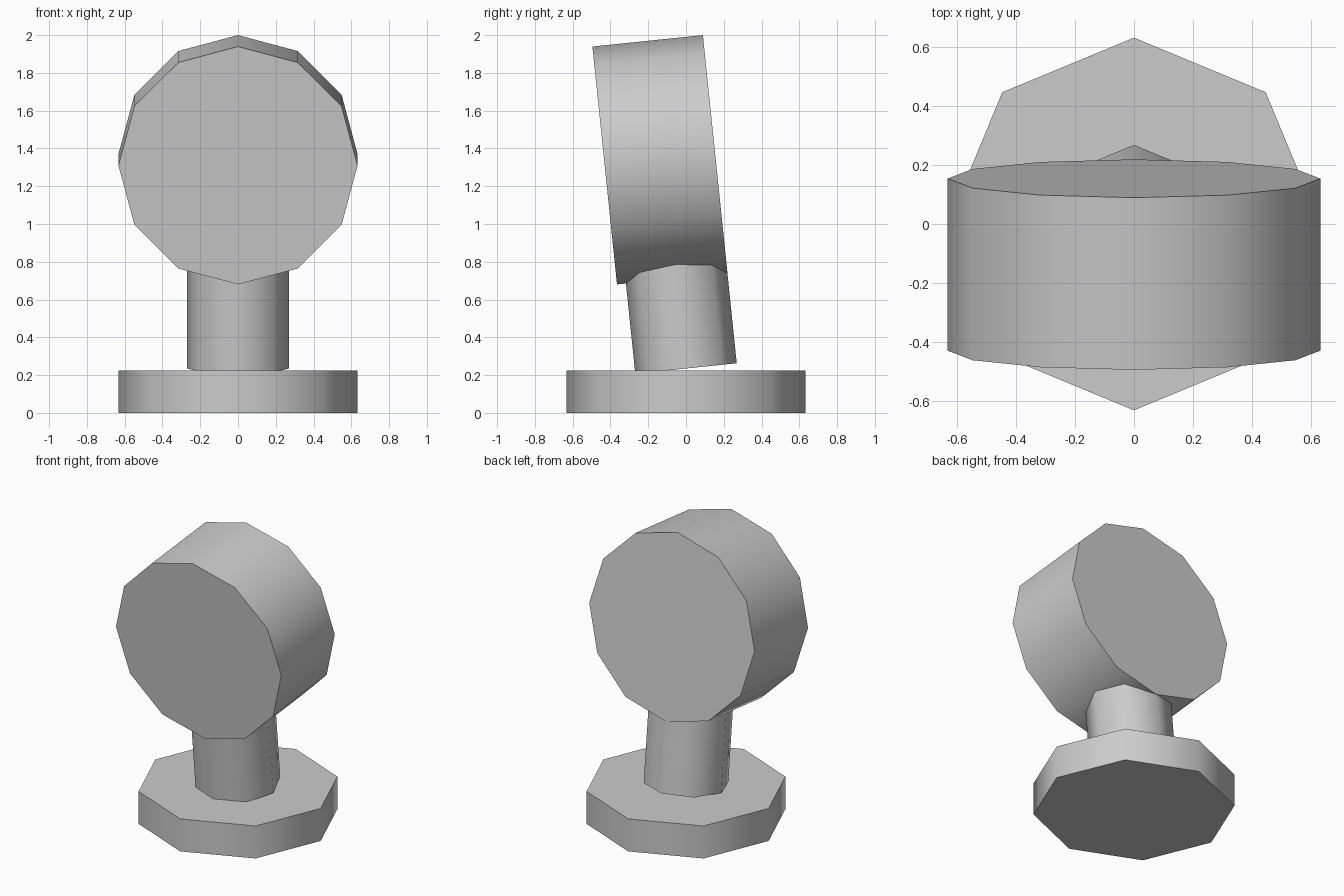
import bpy
from math import radians
from mathutils import Matrix, Vector

cube = bpy.data.objects.get("Cube")
if cube:
    bpy.data.objects.remove(cube, do_unlink=True)

grey = bpy.data.materials.new("plain grey")
grey.use_nodes = True
colour = (0.6, 0.6, 0.6, 1)
grey.diffuse_color = colour
grey.node_tree.nodes["Principled BSDF"].inputs["Base Color"].default_value = colour

TILT = Matrix.Rotation(radians(5.9), 4, "X")


def prism(name, sides, radius, depth, matrix):
    """Capped prism with corners on its axes, smooth sides and sharp rims."""
    bpy.ops.mesh.primitive_cylinder_add(vertices=sides, radius=radius, depth=depth)
    ob = bpy.context.object
    ob.name = name
    ob.matrix_world = matrix
    ob.data.materials.append(grey)
    bpy.ops.object.shade_smooth_by_angle(angle=radians(60))
    return ob


# Flat octagonal foot
prism("base", 8, 0.633, 0.225, Matrix.Translation((0, 0, 0.1125)))

# Leaning post, from the foot up into the head
post_length = 0.9
post_foot = Vector((0, 0, 0.235))
prism("post", 8, 0.27, post_length,
      Matrix.Translation(post_foot) @ TILT @ Matrix.Translation((0, 0, post_length / 2)))

# Twelve-sided drum head, its round face turned to the front
prism("head", 12, 0.633, 0.588,
      Matrix.Translation((0, -0.138, 1.34)) @ TILT @ Matrix.Rotation(radians(90), 4, "X"))
